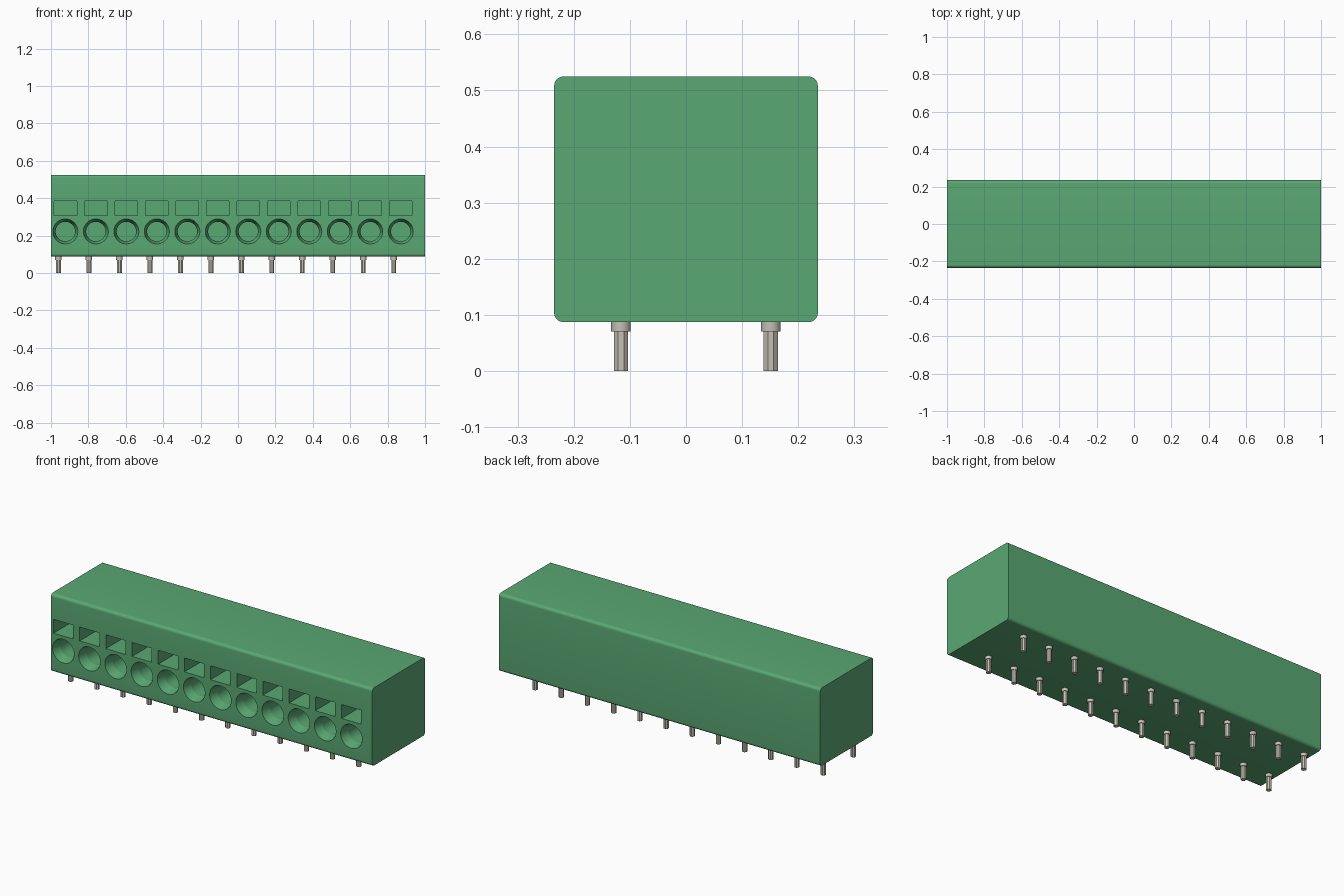
import bpy, bmesh, math
from mathutils import Matrix

if "Cube" in bpy.data.objects:
    bpy.data.objects.remove(bpy.data.objects["Cube"])

COUNT, PITCH = 12, 0.163
HOLE_X, PIN_X = -0.923, -0.96        # first pole positions
FRONT, BACK, BOTTOM, TOP = -0.235, 0.235, 0.087, 0.525


def material(name, rgb, rough):
    m = bpy.data.materials.new(name)
    m.use_nodes = True
    m.diffuse_color = (*rgb, 1)
    bsdf = m.node_tree.nodes["Principled BSDF"]
    bsdf.inputs["Base Color"].default_value = (*rgb, 1)
    bsdf.inputs["Roughness"].default_value = rough
    return m


def make_object(name, bm, mat):
    bmesh.ops.recalc_face_normals(bm, faces=bm.faces)
    me = bpy.data.meshes.new(name)
    bm.to_mesh(me)
    bm.free()
    ob = bpy.data.objects.new(name, me)
    bpy.context.collection.objects.link(ob)
    me.materials.append(mat)
    return ob


def add_box(bm, x0, x1, y0, y1, z0, z1):
    mat = (Matrix.Translation(((x0 + x1) / 2, (y0 + y1) / 2, (z0 + z1) / 2))
           @ Matrix.Diagonal((x1 - x0, y1 - y0, z1 - z0, 1)))
    return bmesh.ops.create_cube(bm, size=1, matrix=mat)["verts"]


def add_turned(bm, profile, place, sides):
    """Closed solid turned about local z from (radius, height) pairs."""
    rings = []
    for r, h in profile:
        rings.append([bm.verts.new(place @ Matrix.Rotation(2 * math.pi * (i + 0.5) / sides, 4, 'Z')
                                   @ Matrix.Translation((r, 0, h)).translation)
                      for i in range(sides)])
    for a, b in zip(rings, rings[1:]):
        for i in range(sides):
            j = (i + 1) % sides
            bm.faces.new((a[i], a[j], b[j], b[i]))
    bm.faces.new(rings[0][::-1])
    bm.faces.new(rings[-1])


green = material("housing green", (0.102, 0.392, 0.172), 0.5)
metal = material("tinned metal", (0.56, 0.53, 0.46), 0.5)

# Housing: block with its four long edges rounded
bm = bmesh.new()
add_box(bm, -1, 1, FRONT, BACK, BOTTOM, TOP)
long_edges = [e for e in bm.edges if abs(e.verts[0].co.x - e.verts[1].co.x) > 1]
bmesh.ops.bevel(bm, geom=long_edges, offset=0.017, segments=8, profile=0.5, affect='EDGES')
housing = make_object("housing", bm, green)

# Cutter: a funnelled wire entry and a rectangular release slot for each pole
bm = bmesh.new()
into_front = Matrix.Rotation(-math.pi / 2, 4, 'X')      # local z points to +y
for i in range(COUNT):
    x = HOLE_X + i * PITCH
    place = Matrix.Translation((x, FRONT, 0.222)) @ into_front
    add_turned(bm, [(0.073, -0.02), (0.067, 0), (0.052, 0.05), (0.052, 0.15)], place, 40)
    add_box(bm, x - 0.061, x + 0.061, FRONT - 0.02, FRONT + 0.155, 0.307, 0.385)
cutter = make_object("opening_cutter", bm, green)
cutter.hide_render = True

mod = housing.modifiers.new("openings", 'BOOLEAN')
mod.operation = 'DIFFERENCE'
mod.solver = 'EXACT'
mod.object = cutter
bpy.ops.object.select_all(action='DESELECT')
bpy.context.view_layer.objects.active = housing
housing.select_set(True)
bpy.ops.object.modifier_apply(modifier=mod.name)
bpy.data.objects.remove(cutter)
bpy.ops.object.shade_smooth_by_angle(angle=math.radians(14))

# Solder pins: two rows of octagonal legs under round collars
for row, y in (("front", -0.116), ("rear", 0.151)):
    legs, collars = bmesh.new(), bmesh.new()
    for i in range(COUNT):
        place = Matrix.Translation((PIN_X + i * PITCH, y, 0))
        add_turned(legs, [(0.0138, 0), (0.0138, 0.072)], place, 8)
        add_turned(collars, [(0.0175, 0.07), (0.0175, BOTTOM + 0.003)], place, 32)
    make_object(row + "_pin_legs", legs, metal)
    ob = make_object(row + "_pin_collars", collars, metal)
    bpy.ops.object.select_all(action='DESELECT')
    bpy.context.view_layer.objects.active = ob
    ob.select_set(True)
    bpy.ops.object.shade_smooth_by_angle(angle=math.radians(30))
